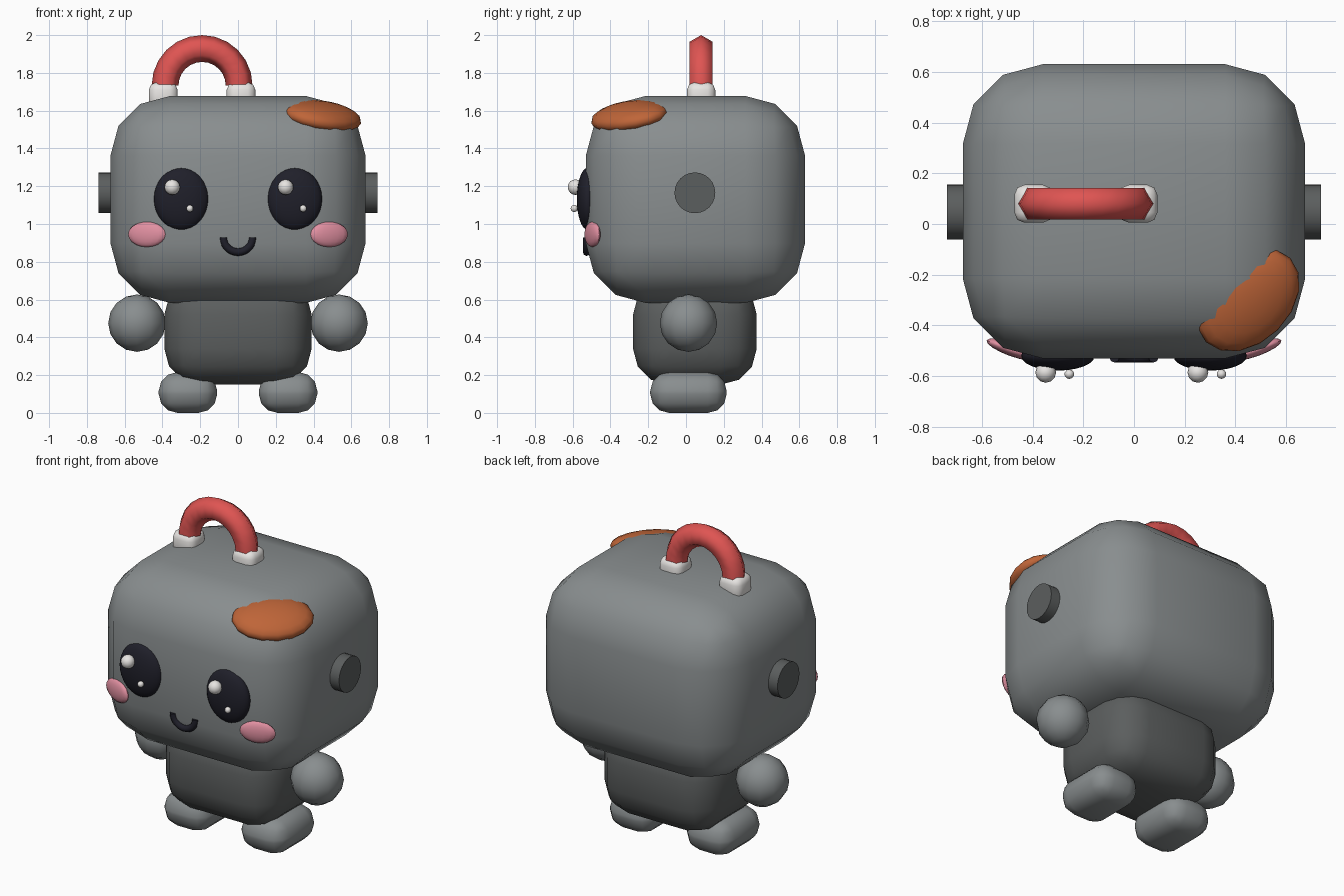
import bpy, bmesh, math
from mathutils import Matrix, Euler

cube = bpy.data.objects.get("Cube")
if cube:
    bpy.data.objects.remove(cube, do_unlink=True)


def material(name, r, g, b):
    m = bpy.data.materials.new(name)
    m.use_nodes = True
    m.diffuse_color = (r, g, b, 1)
    m.node_tree.nodes["Principled BSDF"].inputs["Base Color"].default_value = (r, g, b, 1)
    return m


GREY = material("mid grey", .25, .27, .275)
DARK = material("dark grey", .105, .112, .112)
WHITE = material("off white", .8, .78, .76)
RED = material("red", .74, .09, .085)
RUST = material("rust orange", .52, .13, .04)
PINK = material("pink", .76, .28, .36)
BLACK = material("blue black", .014, .014, .023)


def finish(bm, name, mat, loc, rot=(0, 0, 0)):
    """Turn a bmesh into a smooth shaded object that keeps hard rims."""
    bmesh.ops.recalc_face_normals(bm, faces=bm.faces)
    mesh = bpy.data.meshes.new(name)
    bm.to_mesh(mesh)
    bm.free()
    mesh.materials.append(mat)
    ob = bpy.data.objects.new(name, mesh)
    bpy.context.collection.objects.link(ob)
    ob.location, ob.rotation_euler = loc, rot
    bpy.ops.object.select_all(action='DESELECT')
    ob.select_set(True)
    bpy.context.view_layer.objects.active = ob
    bpy.ops.object.shade_smooth_by_angle(angle=math.radians(63))
    return ob


def box(name, mat, loc, size, bevel, segments=3):
    bm = bmesh.new()
    bmesh.ops.create_cube(bm, size=1, matrix=Matrix.Diagonal((*size, 1)))
    bmesh.ops.bevel(bm, geom=bm.edges[:], offset=bevel, segments=segments,
                    profile=.5, affect='EDGES')
    return finish(bm, name, mat, loc)


def ball(name, mat, loc, radii, rot=(0, 0, 0), u=16, v=10):
    bm = bmesh.new()
    bmesh.ops.create_uvsphere(bm, u_segments=u, v_segments=v, radius=1,
                              matrix=Matrix.Diagonal((*radii, 1)))
    return finish(bm, name, mat, loc, rot)


def arch(name, mat, loc, major, minor, sides, steps, axis):
    """Half ring in the xz plane, swept from a small circle."""
    bm = bmesh.new()
    place = Matrix.Translation((major, 0, 0)) @ Matrix.Rotation(math.pi / 2, 4, 'Z')
    bmesh.ops.create_circle(bm, segments=sides, radius=minor, matrix=place)
    bmesh.ops.spin(bm, geom=bm.verts[:] + bm.edges[:], cent=(0, 0, 0),
                   axis=axis, angle=math.pi, steps=steps)
    bmesh.ops.holes_fill(bm, edges=bm.edges[:], sides=sides)
    return finish(bm, name, mat, loc)


# Head and body
box("head", GREY, (0, .05, 1.13), (1.35, 1.16, 1.095), .315)
box("body", DARK, (0, .047, .43), (.78, .655, .56), .19)

# Parts on both sides
for side, s in (("right", -1), ("left", 1)):
    box(side + "_foot", GREY, (s * .265, .013, .108), (.31, .405, .216), .1)
    ball(side + "_hand", GREY, (s * .535, .013, .475), (.152,) * 3, u=12, v=8)
    bm = bmesh.new()
    bmesh.ops.create_cone(bm, cap_ends=True, segments=24, radius1=.108,
                          radius2=.108, depth=.2,
                          matrix=Matrix.Rotation(math.pi / 2, 4, 'Y'))
    finish(bm, side + "_ear", DARK, (s * .638, .047, 1.165))
    ball(side + "_eye", BLACK, (s * .3, -.52, 1.133), (.145, .058, .165), u=24, v=16)
    ball(side + "_eye_glint", WHITE, (s * .3 - .048, -.585, 1.195), (.041,) * 3, u=12, v=8)
    ball(side + "_eye_spark", WHITE, (s * .3 + .045, -.592, 1.082), (.019,) * 3, u=10, v=6)
    ball(side + "_cheek", PINK, (s * .483, -.495, .945), (.105, .026, .067),
         (0, 0, s * math.radians(20)))
    # Handle mounts
    box(side + "_handle_mount", WHITE, (s * .206 - .19, .08, 1.675),
        (.152, .15, .15), .04, 2)

# Mouth and handle
arch("mouth", BLACK, (0, -.526, .928), .077, .02, 8, 14, (0, 1, 0))
arch("handle", RED, (-.19, .08, 1.733), .196, .071, 6, 12, (0, -1, 0))

# Rust patch over the upper front corner, tipped outwards
tilt = Matrix.Rotation(math.radians(45), 3, 'Z') @ Matrix.Rotation(math.radians(18), 3, 'X')
ball("rust_patch", RUST, (.45, -.3, 1.57), (.235, .175, .072), tilt.to_euler())
